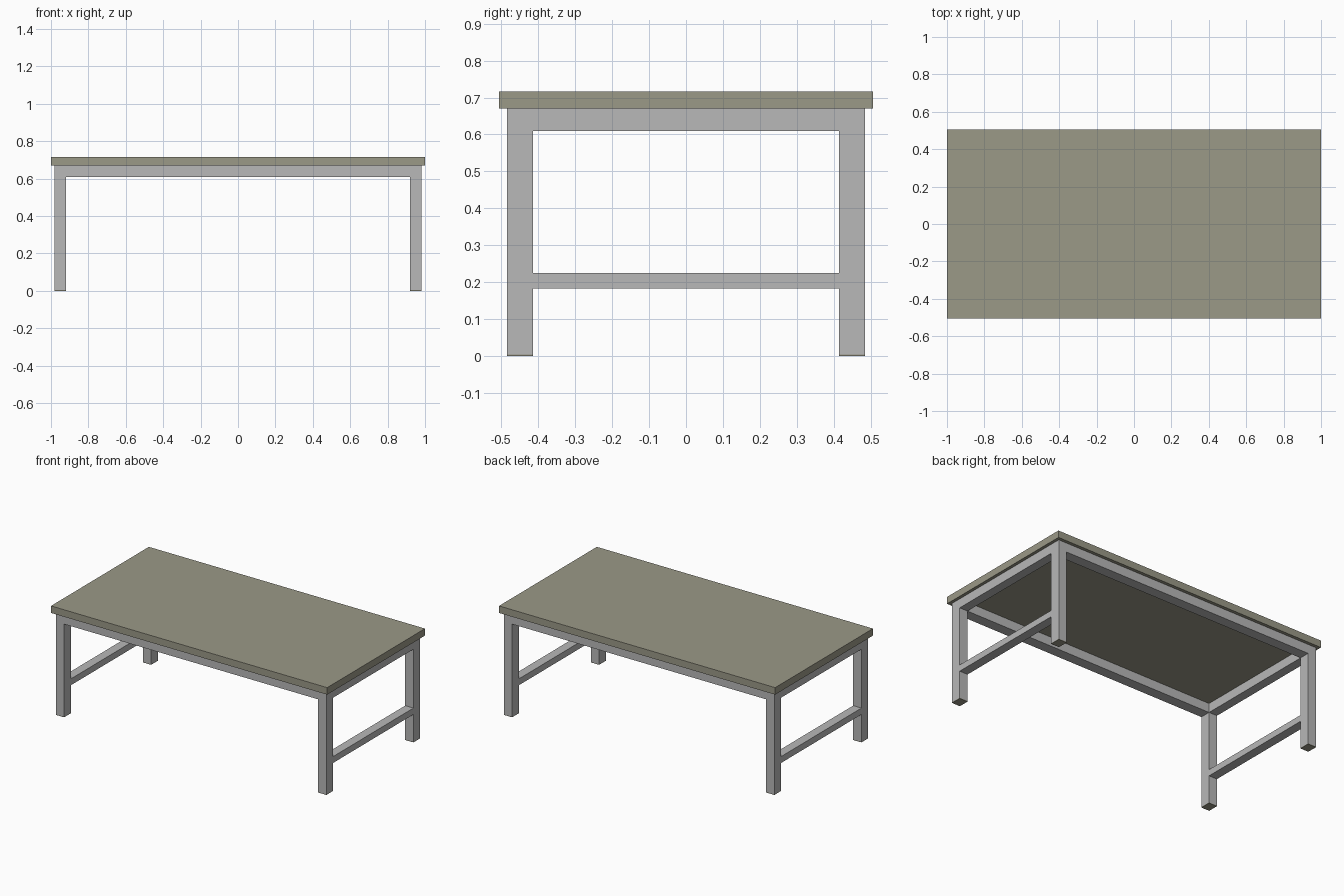
import bpy, bmesh
from itertools import product
from mathutils import Vector

cube = bpy.data.objects.get("Cube")
if cube:
    bpy.data.objects.remove(cube, do_unlink=True)


def material(name, rgb):
    m = bpy.data.materials.new(name)
    m.use_nodes = True
    m.diffuse_color = (*rgb, 1)
    m.node_tree.nodes["Principled BSDF"].inputs["Base Color"].default_value = (*rgb, 1)
    return m


taupe = material("taupe laminate", (0.328, 0.319, 0.245))
grey = material("grey steel", (0.479, 0.479, 0.479))


def solid(name, mat, cuts, filled):
    """Weld the filled cells of a cut grid into one solid, with no inner walls."""
    size = [len(c) - 1 for c in cuts]

    def is_full(cell):
        return all(0 <= c < n for c, n in zip(cell, size)) and filled(*cell)

    bm = bmesh.new()
    for cell in product(*map(range, size)):
        if not is_full(cell):
            continue
        for axis, side in product(range(3), (0, 1)):
            beyond = list(cell)
            beyond[axis] += 2 * side - 1
            if is_full(beyond):
                continue
            u, v = (axis + 1) % 3, (axis + 2) % 3
            corners = []
            for du, dv in ((0, 0), (1, 0), (1, 1), (0, 1)):
                p = Vector()
                p[axis] = cuts[axis][cell[axis] + side]
                p[u] = cuts[u][cell[u] + du]
                p[v] = cuts[v][cell[v] + dv]
                corners.append(bm.verts.new(p))
            bm.faces.new(corners if side else corners[::-1])
    bmesh.ops.remove_doubles(bm, verts=bm.verts, dist=0.0001)
    mesh = bpy.data.meshes.new(name)
    bm.to_mesh(mesh)
    bm.free()
    mesh.materials.append(mat)
    obj = bpy.data.objects.new(name, mesh)
    bpy.context.collection.objects.link(obj)
    return obj


def mirrored(inner, outer):
    return (-outer, -inner, inner, outer)


leg_x = mirrored(0.92, 0.98)
leg_y = mirrored(0.415, 0.485)
pad = 0.004


def is_leg(i, j):
    return i != 1 and j != 1


# Welded frame: legs, apron ring under the top, low stretcher at each end
def frame_cell(i, j, k):
    apron = k == 3 and (i, j) != (1, 1)
    stretcher = k == 1 and i != 1
    return is_leg(i, j) or apron or stretcher


solid("frame", grey, (leg_x, leg_y, (pad, 0.183, 0.225, 0.61, 0.67)), frame_cell)

# Thin pads under the legs
solid("foot_pads", taupe, (leg_x, leg_y, (0, pad)), lambda i, j, k: is_leg(i, j))

# Slab top
solid("tabletop", taupe, ((-1, 1), (-0.506, 0.506), (0.67, 0.716)), lambda i, j, k: True)
